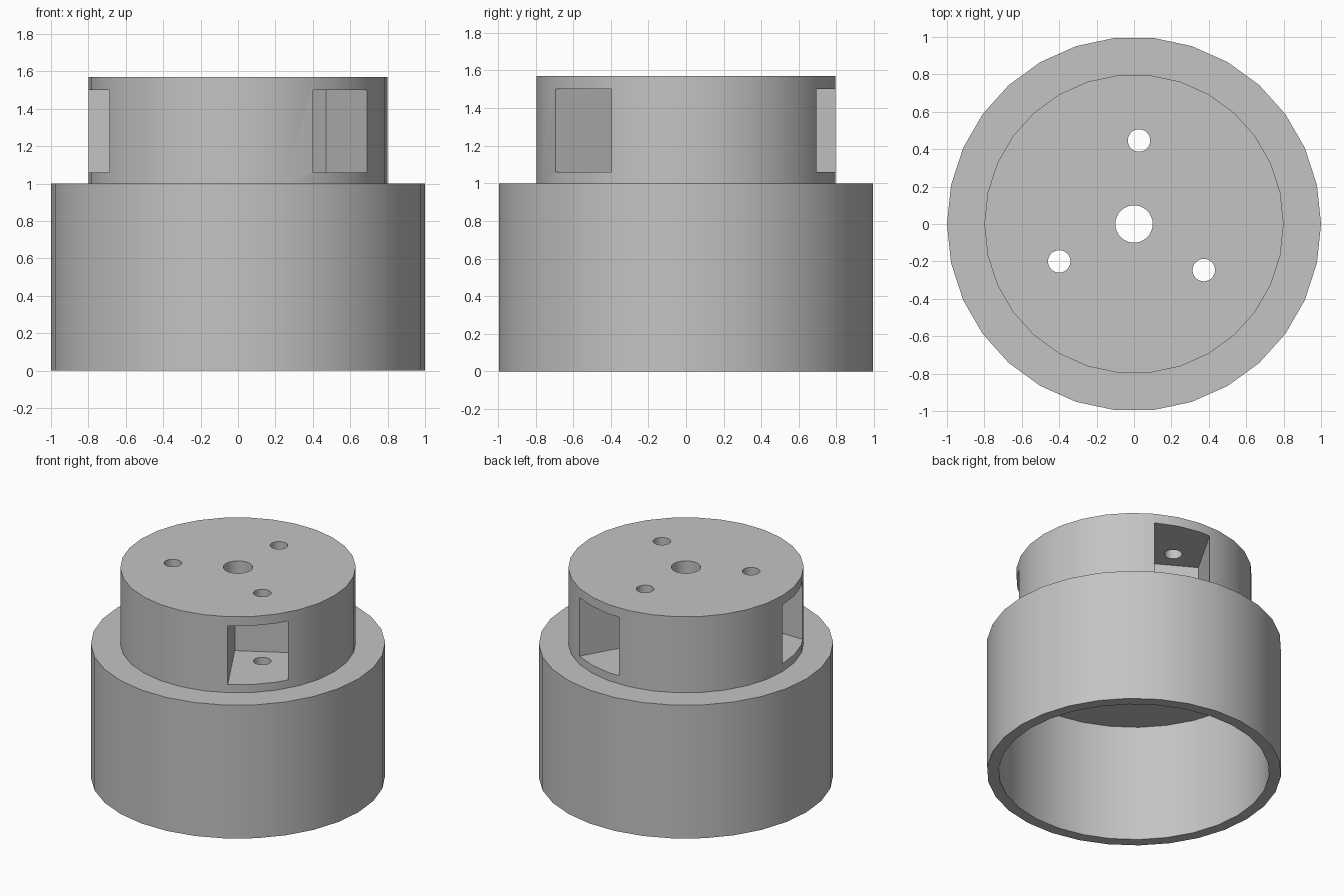
import bpy
import bmesh
from math import pi, radians
from mathutils import Matrix, Vector

SIDES = 30
cube = bpy.data.objects.get("Cube")
if cube:
    bpy.data.objects.remove(cube, do_unlink=True)

grey = bpy.data.materials.new("plain_grey")
grey.use_nodes = True
colour = (0.55, 0.55, 0.55, 1)
grey.diffuse_color = colour
grey.node_tree.nodes["Principled BSDF"].inputs["Base Color"].default_value = colour


def add_object(name, bm):
    bmesh.ops.recalc_face_normals(bm, faces=bm.faces)
    mesh = bpy.data.meshes.new(name)
    bm.to_mesh(mesh)
    bm.free()
    mesh.materials.append(grey)
    obj = bpy.data.objects.new(name, mesh)
    bpy.context.collection.objects.link(obj)
    return obj


def cut(target, cutter):
    """Subtract the cutter from the target, then delete the cutter."""
    cutter.hide_render = True
    mod = target.modifiers.new("cut", "BOOLEAN")
    mod.operation = "DIFFERENCE"
    mod.solver = "EXACT"
    mod.object = cutter
    bpy.context.view_layer.objects.active = target
    bpy.ops.object.modifier_apply(modifier=mod.name)
    bpy.data.objects.remove(cutter, do_unlink=True)


# Stepped housing: hollow skirt, solid hub and central bore in one revolved profile
profile = [(0.92, 0), (1, 0), (1, 1), (0.8, 1),
           (0.8, 1.57), (0.1, 1.57), (0.1, 0.88), (0.92, 0.88)]
bm = bmesh.new()
verts = [bm.verts.new((r, 0, z)) for r, z in profile]
edges = [bm.edges.new((v, verts[(i + 1) % len(verts)])) for i, v in enumerate(verts)]
bmesh.ops.spin(bm, geom=verts + edges, cent=(0, 0, 0), axis=(0, 0, 1),
               angle=2 * pi, steps=SIDES, use_merge=True)
bmesh.ops.remove_doubles(bm, verts=bm.verts, dist=0.0001)
housing = add_object("stepped_housing", bm)

# Three side pockets, each offset to one side of its radial line, with a screw hole
for angle in (60, 180, 300):
    turn = Matrix.Rotation(radians(angle), 4, "Z")

    bm = bmesh.new()
    bmesh.ops.create_cube(bm, size=1)
    bmesh.ops.scale(bm, vec=(0.75, 0.4, 0.44), verts=bm.verts)
    bmesh.ops.translate(bm, vec=(0.625, 0.2, 1.28), verts=bm.verts)
    bmesh.ops.transform(bm, matrix=turn, verts=bm.verts)
    cut(housing, add_object("pocket_cutter", bm))

    bm = bmesh.new()
    bmesh.ops.create_cone(bm, cap_ends=True, segments=SIDES, radius1=0.06,
                          radius2=0.06, depth=1.2,
                          matrix=Matrix.Translation(turn @ Vector((0.4, 0.2, 1.3))))
    cut(housing, add_object("screw_hole_cutter", bm))

# Smooth round walls with crisp edges
bpy.ops.object.select_all(action="DESELECT")
housing.select_set(True)
bpy.context.view_layer.objects.active = housing
bpy.ops.object.shade_smooth_by_angle(angle=radians(30))
